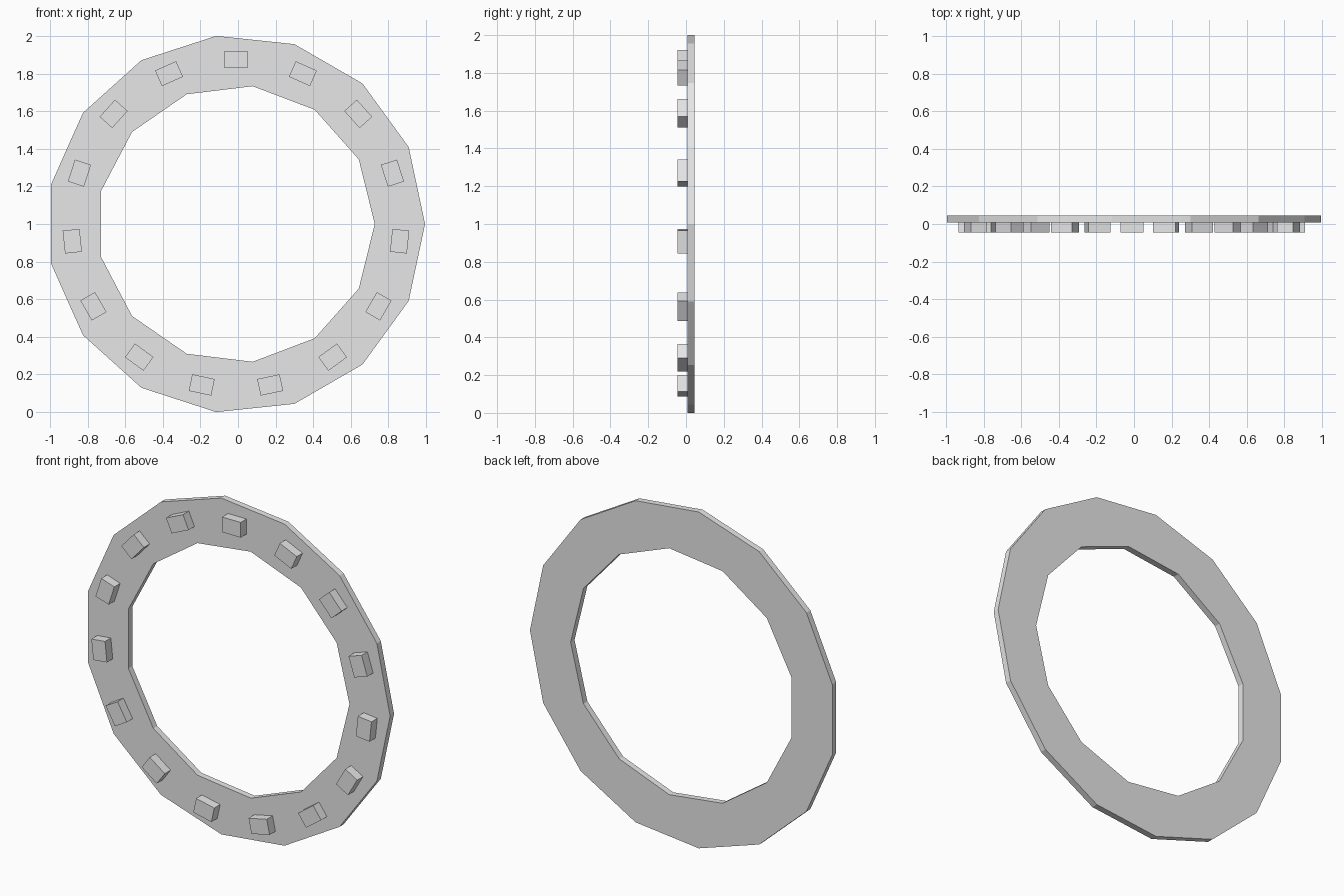
import bpy, bmesh
from math import cos, sin, pi, radians
from mathutils import Matrix, Vector

cube = bpy.data.objects.get("Cube")
if cube:
    bpy.data.objects.remove(cube, do_unlink=True)

CENTRE = Vector((-0.011, 0, 1))
FRONT, JOIN, BACK = -0.046, 0.009, 0.046

grey = bpy.data.materials.new("light_grey")
grey.use_nodes = True
grey.diffuse_color = (0.8, 0.8, 0.8, 1)
grey.node_tree.nodes["Principled BSDF"].inputs["Base Color"].default_value = (0.8, 0.8, 0.8, 1)


def add_object(name, bm):
    bmesh.ops.recalc_face_normals(bm, faces=bm.faces)
    mesh = bpy.data.meshes.new(name)
    bm.to_mesh(mesh)
    bm.free()
    mesh.materials.append(grey)
    obj = bpy.data.objects.new(name, mesh)
    bpy.context.collection.objects.link(obj)
    return obj


def polygon_loop(bm, sides, radius, y):
    verts = [bm.verts.new(CENTRE + Vector((radius * cos(2 * pi * i / sides), y,
                                           radius * sin(2 * pi * i / sides))))
             for i in range(sides)]
    return [bm.edges.new((verts[i], verts[(i + 1) % sides])) for i in range(sides)]


# Flat ring: 15-sided rim around a 13-sided opening, extruded backwards
bm = bmesh.new()
edges = polygon_loop(bm, 15, 1.0055, JOIN) + polygon_loop(bm, 13, 0.738, JOIN)
bmesh.ops.triangle_fill(bm, edges=edges, use_beauty=True)
ext = bmesh.ops.extrude_face_region(bm, geom=bm.faces[:], use_keep_orig=True)
moved = [g for g in ext["geom"] if isinstance(g, bmesh.types.BMVert)]
bmesh.ops.translate(bm, verts=moved, vec=(0, BACK - JOIN, 0))
add_object("ring", bm)

# Small blocks standing on the front of the ring
for i in range(15):
    bm = bmesh.new()
    place = (Matrix.Translation(CENTRE) @ Matrix.Rotation(radians(24 * i), 4, "Y")
             @ Matrix.Translation((0, (FRONT + JOIN) / 2, 0.875))
             @ Matrix.Diagonal((0.122, JOIN - FRONT, 0.09, 1)))
    bmesh.ops.create_cube(bm, size=1, matrix=place)
    add_object(f"block_{i + 1}", bm)
